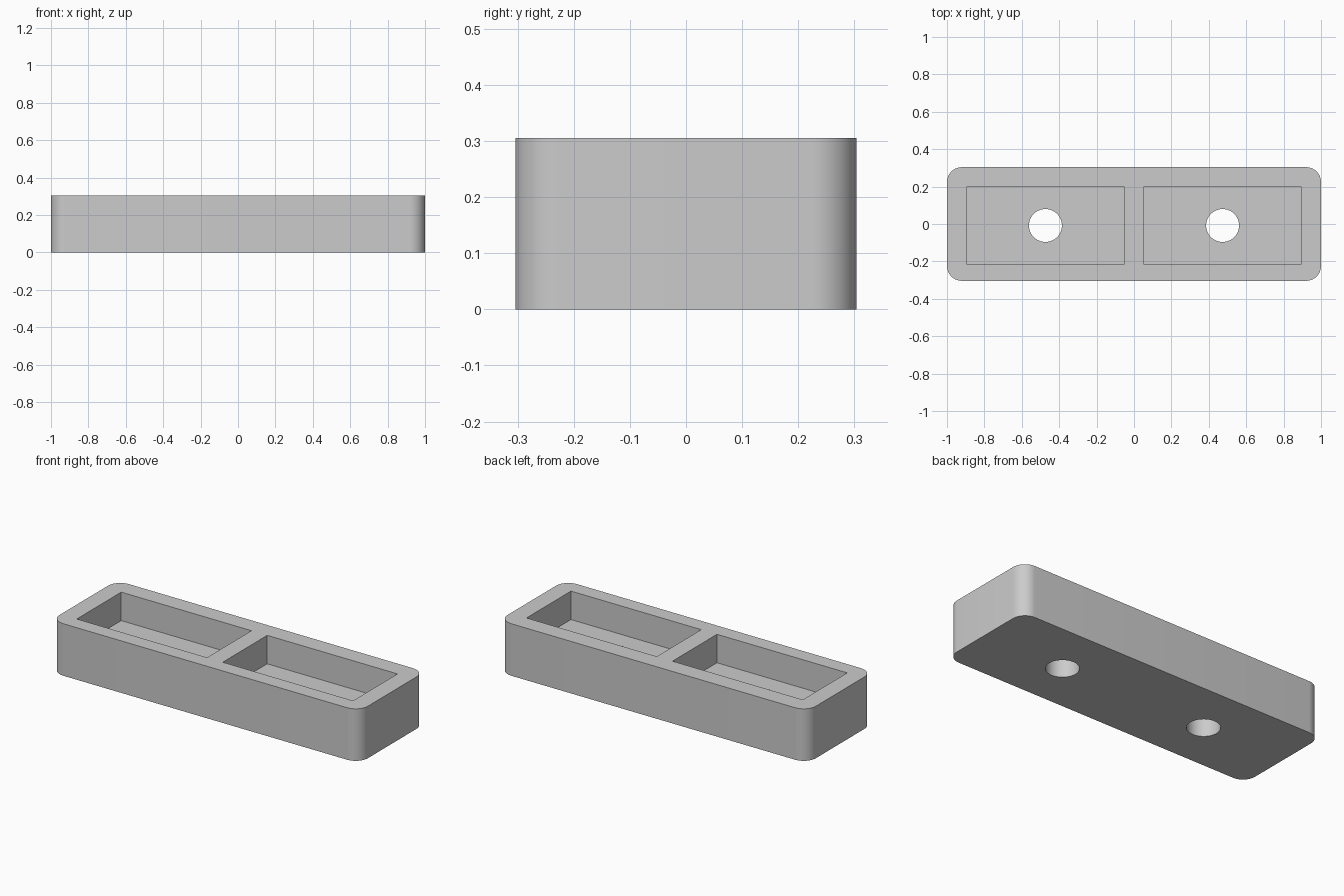
import bpy, bmesh, math
from mathutils import Matrix, Vector

old = bpy.data.objects.get("Cube")
if old:
    bpy.data.objects.remove(old, do_unlink=True)

LENGTH, WIDTH, HEIGHT = 2.0, 0.608, 0.305
CORNER = 0.08
POCKET = Vector((0.845, 0.412))
POCKET_X, POCKET_Y = 0.4735, -0.008
FLOOR_Z = 0.138
HOLE_RADIUS = 0.088

grey = bpy.data.materials.new("light grey")
grey.use_nodes = True
colour = (0.6, 0.6, 0.6, 1)
grey.diffuse_color = colour
grey.node_tree.nodes["Principled BSDF"].inputs["Base Color"].default_value = colour


def add_object(name, bm):
    mesh = bpy.data.meshes.new(name)
    bm.to_mesh(mesh)
    bm.free()
    mesh.materials.append(grey)
    obj = bpy.data.objects.new(name, mesh)
    bpy.context.collection.objects.link(obj)
    return obj


def box(bm, size, centre):
    bmesh.ops.create_cube(bm, size=1, matrix=Matrix.Translation(centre) @ Matrix.Diagonal((*size, 1)))


# Tray body with rounded upright corners
bm = bmesh.new()
box(bm, (LENGTH, WIDTH, HEIGHT), (0, 0, HEIGHT / 2))
upright = [e for e in bm.edges if abs(e.verts[0].co.z - e.verts[1].co.z) > 0.1]
bmesh.ops.bevel(bm, geom=upright, offset=CORNER, segments=12, profile=0.5, affect='EDGES')
tray = add_object("tray", bm)

# Two pockets, each with a round hole through its floor
cutters = []
for side, x in (("right", -POCKET_X), ("left", POCKET_X)):
    bm = bmesh.new()
    box(bm, (POCKET.x, POCKET.y, HEIGHT), (x, POCKET_Y, FLOOR_Z + HEIGHT / 2))
    cutters.append(add_object(side + "_pocket_cutter", bm))
    bm = bmesh.new()
    bmesh.ops.create_cone(bm, cap_ends=True, segments=64, radius1=HOLE_RADIUS, radius2=HOLE_RADIUS,
                          depth=HEIGHT * 2, matrix=Matrix.Translation((x, POCKET_Y, 0)))
    cutters.append(add_object(side + "_hole_cutter", bm))

bpy.ops.object.select_all(action='DESELECT')
bpy.context.view_layer.objects.active = tray
tray.select_set(True)
for cutter in cutters:
    cutter.hide_render = True
    cut = tray.modifiers.new("cut", 'BOOLEAN')
    cut.operation = 'DIFFERENCE'
    cut.solver = 'EXACT'
    cut.object = cutter
    bpy.ops.object.modifier_apply(modifier=cut.name)
    bpy.data.objects.remove(cutter, do_unlink=True)

# Smooth corners and holes, crisp rims
bpy.ops.object.shade_smooth_by_angle(angle=math.radians(30))
